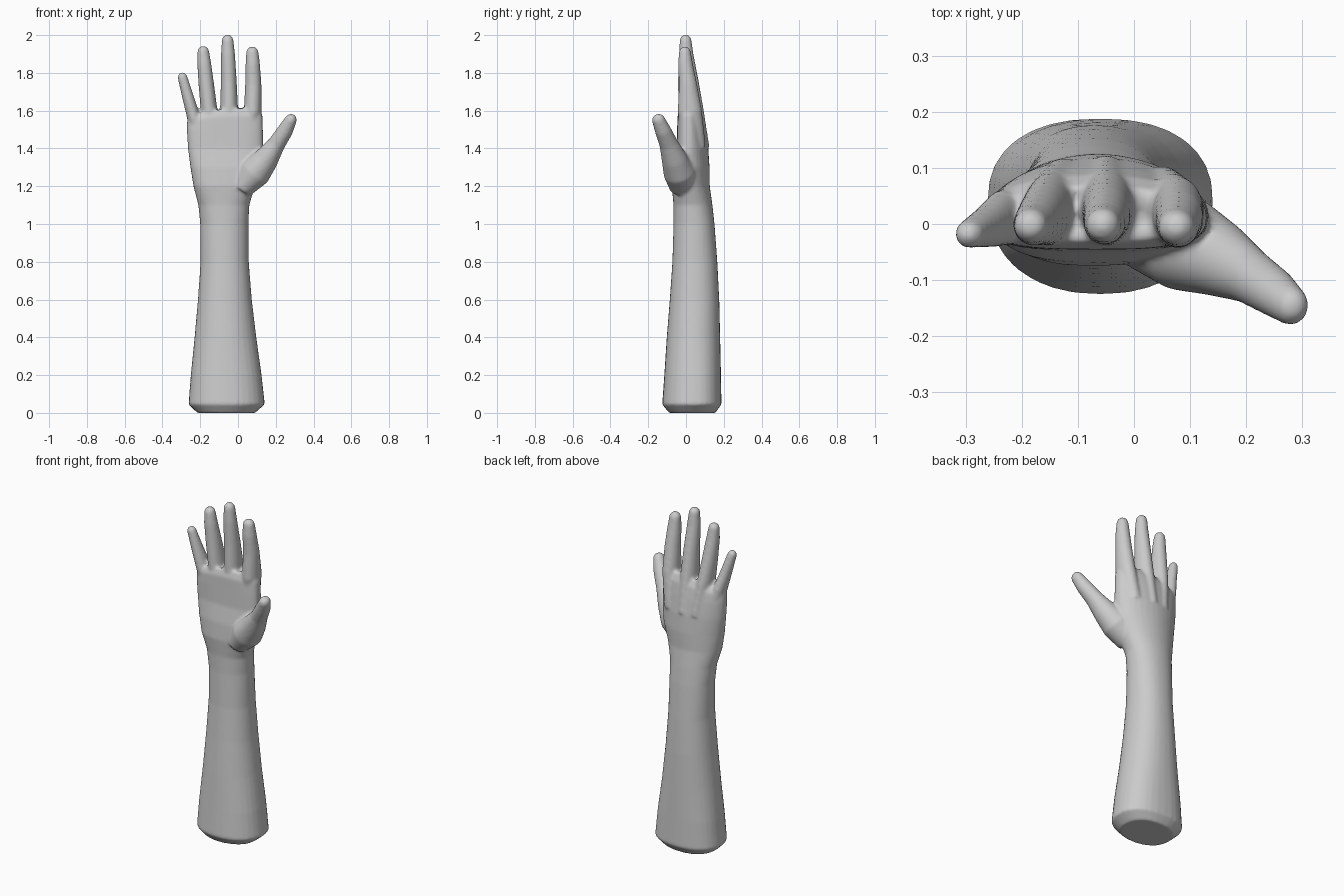
import bpy, bmesh, math
from mathutils import Vector

skin = bpy.data.materials.new("pale_grey")
skin.diffuse_color = (0.6, 0.6, 0.6, 1)
SEG = 32
bm = bmesh.new()


def loft(rings):
    """Skin closed rings of points and cap both ends."""
    rows = [[bm.verts.new(p) for p in ring] for ring in rings]
    for a, b in zip(rows, rows[1:]):
        for i in range(SEG):
            j = (i + 1) % SEG
            bm.faces.new((a[i], a[j], b[j], b[i]))
    bm.faces.new(rows[0][::-1])
    bm.faces.new(rows[-1])


def power(v, e):
    return math.copysign(abs(v) ** e, v)


def section(z, x0, x1, y0, y1, ymid, e_front, e_back, drop=0.0):
    """Horizontal section with separate front and back roundness."""
    cx, rx = (x0 + x1) / 2, (x1 - x0) / 2
    ring = []
    for i in range(SEG):
        t = 2 * math.pi * i / SEG
        c, s = math.cos(t), math.sin(t)
        e = e_back if s > 0 else e_front
        x = cx + rx * power(c, e)
        y = ymid + (y1 - ymid if s > 0 else ymid - y0) * power(s, e)
        ring.append((x, y, z - drop * max(0, -c)))
    return ring


def digit(path):
    """Round-tipped tube along (x, y, z, side radius, depth radius)."""
    pts = [Vector(p[:3]) for p in path]
    rings = []

    def ring(c, axis, rx, ry):
        side = Vector((0, 1, 0)).cross(axis).normalized()
        deep = axis.cross(side)
        rings.append([c + side * rx * math.cos(2 * math.pi * i / SEG)
                      + deep * ry * math.sin(2 * math.pi * i / SEG) for i in range(SEG)])

    for k, p in enumerate(path):
        axis = (pts[min(k + 1, len(pts) - 1)] - pts[max(k - 1, 0)]).normalized()
        ring(pts[k], axis, p[3], p[4])
    for a in (25, 50, 70, 85):
        s, c = math.sin(math.radians(a)), math.cos(math.radians(a))
        ring(pts[-1] + axis * p[3] * s, axis, p[3] * c, p[4] * c)
    loft(rings)


# Forearm, wrist and palm: z, left, right, front, back, mid depth, roundness, drop
loft([section(*r) for r in (
    (0.00, -0.215, 0.09, -0.09, 0.155, 0.03, 0.9, 0.85),
    (0.045, -0.262, 0.142, -0.126, 0.188, 0.04, 0.9, 0.85),
    (0.20, -0.250, 0.125, -0.115, 0.185, 0.04, 0.9, 0.85),
    (0.40, -0.230, 0.097, -0.102, 0.181, 0.04, 0.95, 0.9),
    (0.60, -0.212, 0.073, -0.086, 0.176, 0.04, 0.95, 0.9),
    (0.80, -0.198, 0.057, -0.072, 0.166, 0.04, 0.95, 0.9),
    (1.00, -0.200, 0.055, -0.066, 0.151, 0.04, 0.95, 0.9),
    (1.10, -0.210, 0.060, -0.066, 0.140, 0.035, 0.9, 0.95),
    (1.20, -0.236, 0.090, -0.075, 0.126, 0.02, 0.8, 1.0),
    (1.30, -0.252, 0.125, -0.068, 0.125, 0.015, 0.75, 1.05),
    (1.40, -0.265, 0.134, -0.050, 0.118, 0.015, 0.7, 1.05),
    (1.50, -0.271, 0.132, -0.047, 0.102, 0.015, 0.65, 1.0),
    (1.57, -0.270, 0.130, -0.045, 0.088, 0.015, 0.65, 0.95, 0.025),
    (1.615, -0.258, 0.118, -0.030, 0.065, 0.015, 0.65, 0.9, 0.05),
)])

# Fingers, rooted as ridges in the back of the hand
digit([(-0.20, 0.03, 1.42, 0.04, 0.045), (-0.236, 0.01, 1.57, 0.035, 0.05),
       (-0.264, -0.005, 1.67, 0.031, 0.037), (-0.294, -0.018, 1.777, 0.026, 0.025)])
digit([(-0.125, 0.06, 1.40, 0.04, 0.06), (-0.153, 0.024, 1.60, 0.044, 0.064),
       (-0.168, 0.010, 1.74, 0.041, 0.049), (-0.179, -0.001, 1.85, 0.037, 0.038),
       (-0.184, -0.003, 1.912, 0.031, 0.031)])
digit([(-0.05, 0.065, 1.40, 0.04, 0.06), (-0.047, 0.026, 1.61, 0.047, 0.066),
       (-0.049, 0.015, 1.76, 0.042, 0.051), (-0.053, 0.001, 1.90, 0.037, 0.038),
       (-0.055, -0.002, 1.972, 0.031, 0.031)])
digit([(0.05, 0.045, 1.40, 0.045, 0.06), (0.078, 0.020, 1.60, 0.047, 0.064),
       (0.081, 0.010, 1.74, 0.043, 0.048), (0.078, -0.003, 1.85, 0.038, 0.039),
       (0.076, -0.006, 1.907, 0.033, 0.032)])

# Thumb with its fleshy root
digit([(0.02, -0.015, 1.19, 0.06, 0.07), (0.09, -0.035, 1.275, 0.085, 0.085),
       (0.15, -0.062, 1.345, 0.066, 0.068), (0.205, -0.092, 1.425, 0.046, 0.05),
       (0.25, -0.122, 1.495, 0.042, 0.043), (0.28, -0.146, 1.552, 0.032, 0.035)])

bmesh.ops.recalc_face_normals(bm, faces=bm.faces)
mesh = bpy.data.meshes.new("hand_and_forearm")
bm.to_mesh(mesh)
bm.free()
mesh.materials.append(skin)
hand = bpy.data.objects.new("hand_and_forearm", mesh)
bpy.context.collection.objects.link(hand)

# Fuse the overlapping parts into one smooth skin
fuse = hand.modifiers.new("fuse", 'REMESH')
fuse.mode = 'VOXEL'
fuse.voxel_size = 0.008
fuse.use_smooth_shade = True
soften = hand.modifiers.new("soften", 'SMOOTH')
soften.factor = 0.5
soften.iterations = 6
